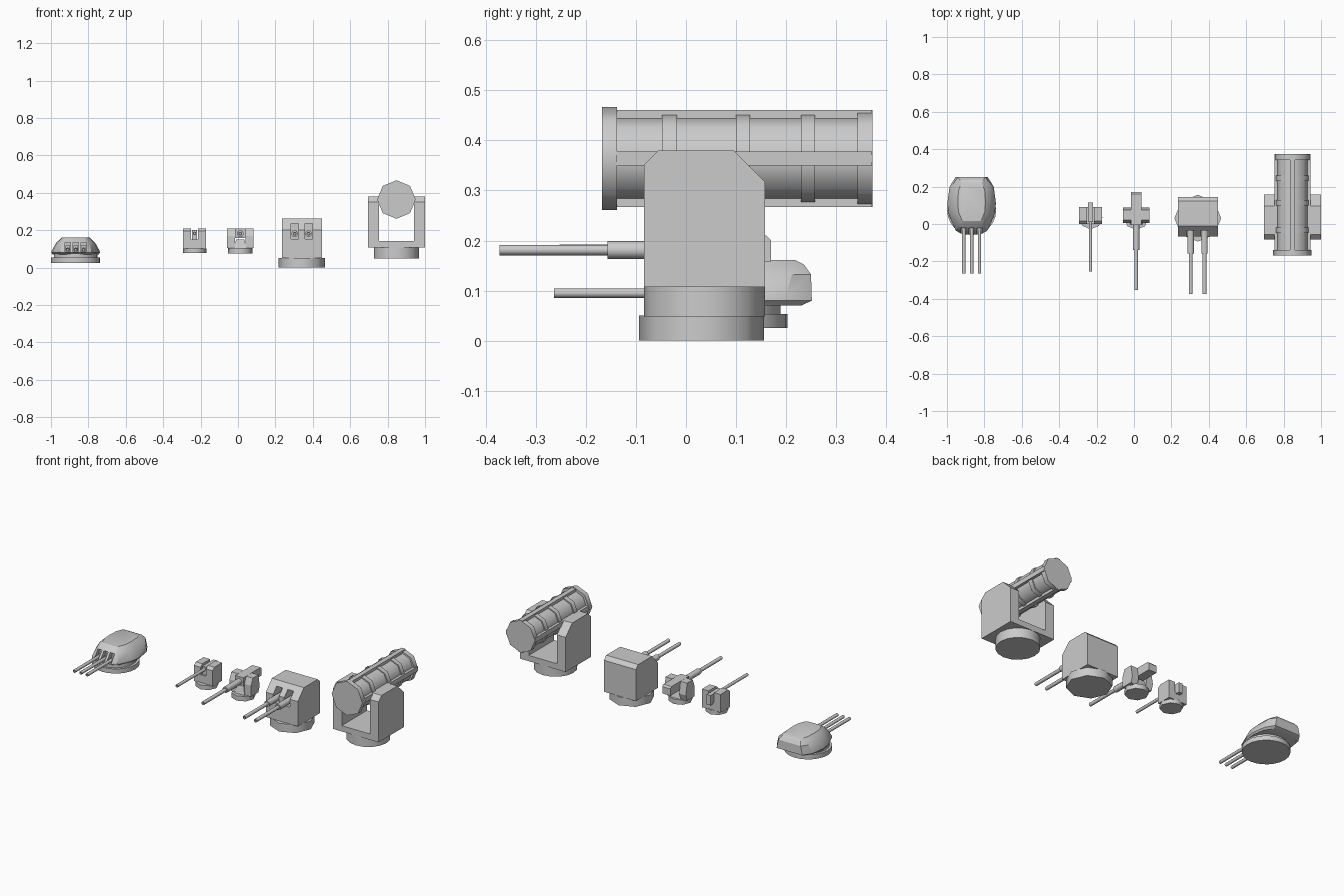
import bpy, bmesh
from math import pi, sin, cos, radians
from mathutils import Matrix

if "Cube" in bpy.data.objects:
    bpy.data.objects.remove(bpy.data.objects["Cube"])


def finish(name, bm, smooth=None):
    bmesh.ops.recalc_face_normals(bm, faces=bm.faces)
    me = bpy.data.meshes.new(name)
    bm.to_mesh(me)
    bm.free()
    ob = bpy.data.objects.new(name, me)
    bpy.context.collection.objects.link(ob)
    if smooth:
        bpy.ops.object.select_all(action='DESELECT')
        ob.select_set(True)
        bpy.context.view_layer.objects.active = ob
        bpy.ops.object.shade_smooth_by_angle(angle=radians(smooth))
    return ob


def loft(name, rings, smooth=None):
    """Skin a list of equally sized point rings and cap both ends."""
    bm = bmesh.new()
    vs = [[bm.verts.new(p) for p in ring] for ring in rings]
    n = len(vs[0])
    for a, b in zip(vs, vs[1:]):
        for i in range(n):
            j = (i + 1) % n
            bm.faces.new((a[i], a[j], b[j], b[i]))
    bm.faces.new(vs[0])
    bm.faces.new(vs[-1])
    return finish(name, bm, smooth)


def prism(name, profile, x0, x1):
    """Extrude a (y, z) profile along x."""
    return loft(name, [[(x, y, z) for y, z in profile] for x in (x0, x1)])


def box(name, x0, x1, y0, y1, z0, z1):
    return prism(name, [(y0, z0), (y1, z0), (y1, z1), (y0, z1)], x0, x1)


def lathe_y(name, cx, cz, prof, n=12, smooth=50):
    """Revolve (radius, y) points about a y-parallel axis."""
    return loft(name, [[(cx + r * sin(2 * pi * i / n), y, cz + r * cos(2 * pi * i / n))
                        for i in range(n)] for r, y in prof], smooth)


def lathe_z(name, cx, cy, prof, n=16, smooth=50):
    return loft(name, [[(cx + r * cos(2 * pi * i / n), cy + r * sin(2 * pi * i / n), z)
                        for i in range(n)] for r, z in prof], smooth)


def barrel(name, x, z, r, tip, root, jacket_r=0, jacket_y=0, n=10):
    prof = [(r * .5, tip + .03), (r * .5, tip), (r, tip)]
    if jacket_r:
        prof += [(r, jacket_y), (jacket_r, jacket_y), (jacket_r, root)]
    else:
        prof += [(r, root)]
    return lathe_y(name, x, z, prof, n)


def cut(ob, cutters):
    bpy.context.view_layer.objects.active = ob
    for c in cutters:
        m = ob.modifiers.new("cut", 'BOOLEAN')
        m.operation, m.solver, m.object = 'DIFFERENCE', 'EXACT', c
        bpy.ops.object.modifier_apply(modifier=m.name)
        bpy.data.objects.remove(c)


# Triple turret
tx = -.868
lathe_z("turret_ring", tx, .072, [(.131, .025), (.131, .053), (.117, .053), (.117, .075)], 24)
low = [(.05, -.055), (.085, -.035), (.122, .05), (.13, .11), (.118, .2), (.085, .252)]
roof = [(.05, .002), (.06, .01), (.08, .06), (.084, .12), (.08, .19), (.062, .236)]


def plan(pts, z, sx=1, sy=1):
    half = [(sx * x, .1 + (y - .1) * sy) for x, y in pts]
    return [(tx + x, y, z) for x, y in half] + [(tx - x, y, z) for x, y in reversed(half)]


mix = [(a[0] * .45 + b[0] * .55, a[1] * .45 + b[1] * .55) for a, b in zip(low, roof)]
mix[-2:] = [(.1, .212), (.074, .25)]
house = loft("turret_house", [plan(low, .07, .95, .86), plan(low, .08), plan(low, .09, .985, .995),
                              plan(mix, .132), plan(roof, .152), plan(roof, .161, .88, .87)], 28)
gun_x = [tx + d for d in (-.042, 0, .042)]
cut(house, [box("slot", x - .014, x + .014, -.12, .03, .084, .134) for x in gun_x])
for x in gun_x:
    barrel("turret_gun", x, .095, .0095, -.264, .04, .0125, -.03)
    box("gun_cradle", x - .0125, x + .0125, -.012, .035, .086, .118)

# Light single mount
lx = -.232
lathe_z("light_base", lx, .035, [(.063, .077), (.063, .103)], 8)
box("light_pedestal", lx - .062, lx + .062, .0, .09, .10, .15)
cheek = [(0, .1), (.09, .1), (.09, .21), (.016, .21), (0, .195)]
for s in (-1, 1):
    prism("light_cheek", cheek, lx + s * .018, lx + s * .062)
box("light_receiver", lx - .013, lx + .013, .01, .115, .14, .2)
barrel("light_gun", lx, .183, .009, -.253, .03)

# Medium single mount
mx = .012
lathe_z("medium_base", mx, .035, [(.066, .075), (.066, .104)], 8)
loft("medium_column", [[(mx + a * w, .04 + b * d, z) for a, b in ((-1, -1), (1, -1), (1, 1), (-1, 1))]
                       for w, d, z in ((.034, .045, .1), (.022, .03, .15))])
arm = [(.005, .104), (.075, .104), (.087, .14), (.075, .21), (.022, .21), (.005, .17)]
for s in (-1, 1):
    prism("medium_arm", arm, mx + s * .028, mx + s * .072)
box("medium_yoke", mx - .06, mx + .06, .01, .075, .1, .125)
prism("medium_receiver", [(-.005, .158), (.17, .158), (.17, .2), (.16, .21), (-.005, .21)],
      mx - .027, mx + .027)
barrel("medium_gun", mx, .181, .0105, -.352, .02, .018, -.14)

# Twin gun house
hx = .341
lathe_z("twin_base", hx, .031, [(.125, 0), (.125, .05)], 8)
twin = prism("twin_house", [(-.068, .05), (.145, .05), (.145, .24), (.122, .262), (-.01, .262), (-.068, .2)],
             hx - .107, hx + .107)
twin_x = (hx - .038, hx + .036)
cut(twin, [box("slot", x - .02, x + .02, -.12, .01, .152, .236) for x in twin_x])
for x in twin_x:
    barrel("twin_gun", x, .181, .0105, -.373, .03, .018, -.157)

# Launcher cradle
cx = .847
lathe_z("launcher_base", cx, .037, [(.121, .048), (.121, .109)], 16)
box("cradle_floor", cx - .1525, cx + .1525, -.084, .158, .107, .142)
side = [(-.084, .107), (.158, .107), (.158, .317), (.095, .38), (-.055, .38), (-.084, .351)]
for s in (-1, 1):
    prism("cradle_side", side, cx + s * .094, cx + s * .1525)

# Launcher tube with caps, bands and ribs
cz = .364
lathe_y("launch_tube", cx, cz, [(.086, -.15), (.086, .37)], 8)
lathe_y("tube_front_cap", cx, cz, [(.103, -.168), (.103, -.138)], 8)
for y0, y1, r in ((-.048, -.018, .093), (.1, .128, .093), (.23, .258, .093), (.343, .373, .097)):
    lathe_y("tube_band", cx, cz, [(r, y0), (r, y1)], 8)
for k in range(4):
    rib = box("tube_rib", -.014, .014, -.14, .372, .07, .097)
    rib.data.transform(Matrix.Translation((cx, 0, cz)) @ Matrix.Rotation(k * pi / 2, 4, 'Y'))
